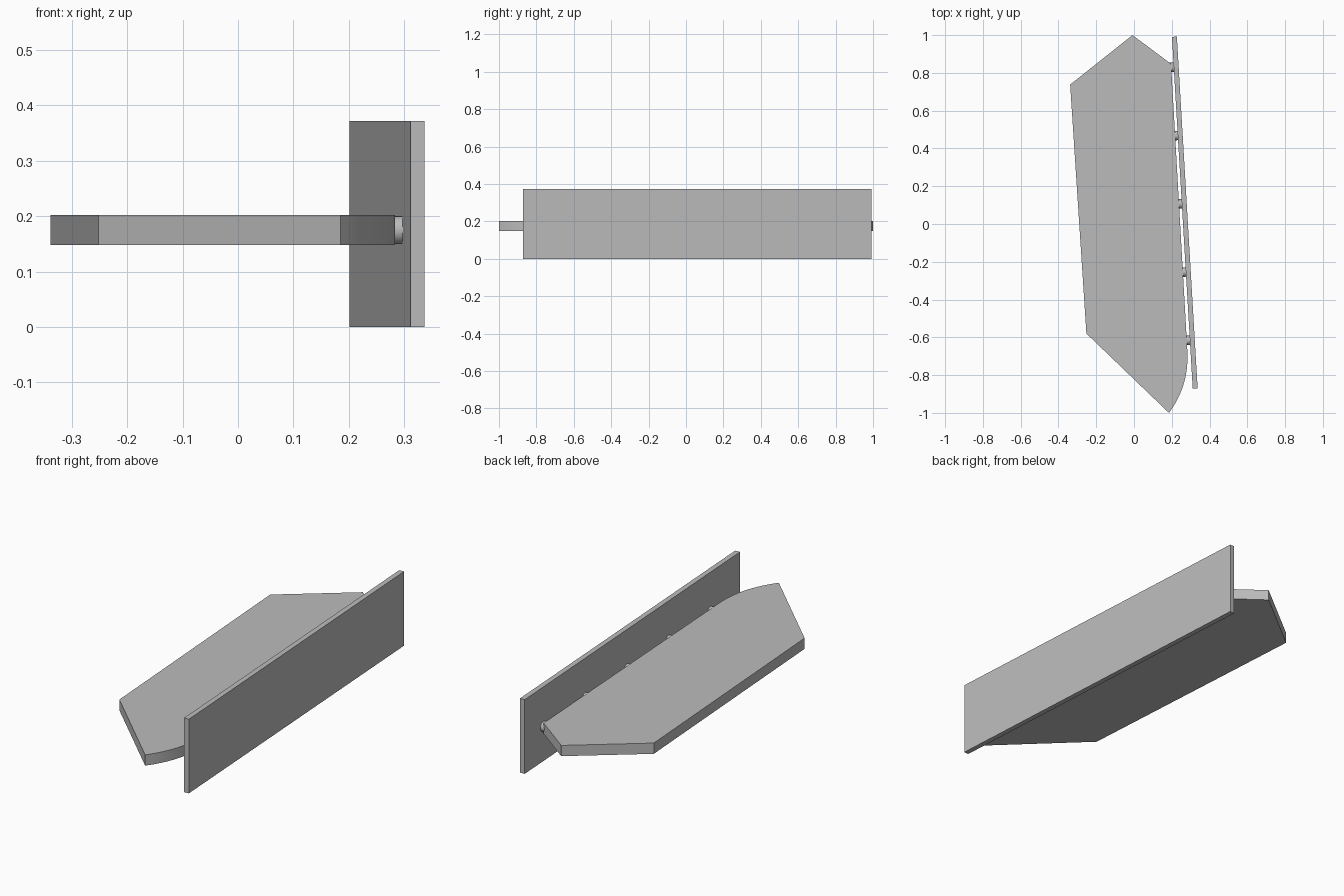
import bpy, bmesh, math
from mathutils import Vector, Matrix

if "Cube" in bpy.data.objects:
    bpy.data.objects.remove(bpy.data.objects["Cube"])

# Single grey finish
grey = bpy.data.materials.new("grey")
grey.use_nodes = True
colour = (0.5, 0.5, 0.5, 1)
grey.diffuse_color = colour
grey.node_tree.nodes["Principled BSDF"].inputs["Base Color"].default_value = colour

TILT = 0.059                                             # turn of the wall about z
along = Vector((-math.sin(TILT), math.cos(TILT), 0))     # along the wall
out = Vector((math.cos(TILT), math.sin(TILT), 0))        # through the wall


def prism(name, outline, z0, z1):
    """Extrude a flat outline between two heights."""
    bm = bmesh.new()
    face = bm.faces.new([bm.verts.new((p[0], p[1], z0)) for p in outline])
    top = bmesh.ops.extrude_face_region(bm, geom=[face])["geom"]
    verts = [v for v in top if isinstance(v, bmesh.types.BMVert)]
    bmesh.ops.translate(bm, verts=verts, vec=(0, 0, z1 - z0))
    bmesh.ops.recalc_face_normals(bm, faces=bm.faces)
    return finish(name, bm)


def finish(name, bm):
    mesh = bpy.data.meshes.new(name)
    bm.to_mesh(mesh)
    bm.free()
    mesh.materials.append(grey)
    obj = bpy.data.objects.new(name, mesh)
    bpy.context.collection.objects.link(obj)
    bpy.ops.object.select_all(action="DESELECT")
    obj.select_set(True)
    bpy.context.view_layer.objects.active = obj
    bpy.ops.object.shade_smooth_by_angle(angle=math.radians(30))
    return obj


# Upright wall panel
corner = Vector((0.311, -0.872, 0))
length, thick = 1.866, 0.026
prism("wall_panel", [corner, corner + out * thick,
                     corner + out * thick + along * length,
                     corner + along * length], 0, 0.372)

# Shelf board with pointed ends and one rounded front corner
tip, bulge, edge = Vector((0.185, -1)), Vector((0.29, -0.86)), Vector((0.283, -0.68))
curve = []
for i in range(17):
    t = i / 16
    curve.append(tip * (1 - t) ** 2 + bulge * 2 * t * (1 - t) + edge * t ** 2)
prism("shelf_board", curve + [(0.196, 0.848), (-0.008, 1), (-0.338, 0.738),
                              (-0.252, -0.58)], 0.148, 0.202)

# Round pegs joining the shelf to the wall
for i in range(5):
    bm = bmesh.new()
    bmesh.ops.create_cone(bm, cap_ends=True, segments=32, radius1=0.025,
                          radius2=0.025, depth=0.03)
    spot = corner + along * (0.257 + 0.362 * i) - out * 0.01 + Vector((0, 0, 0.175))
    turn = Matrix.Rotation(TILT, 4, "Z") @ Matrix.Rotation(math.pi / 2, 4, "Y")
    bmesh.ops.transform(bm, matrix=Matrix.Translation(spot) @ turn, verts=bm.verts)
    finish(f"peg_{i + 1}", bm)
